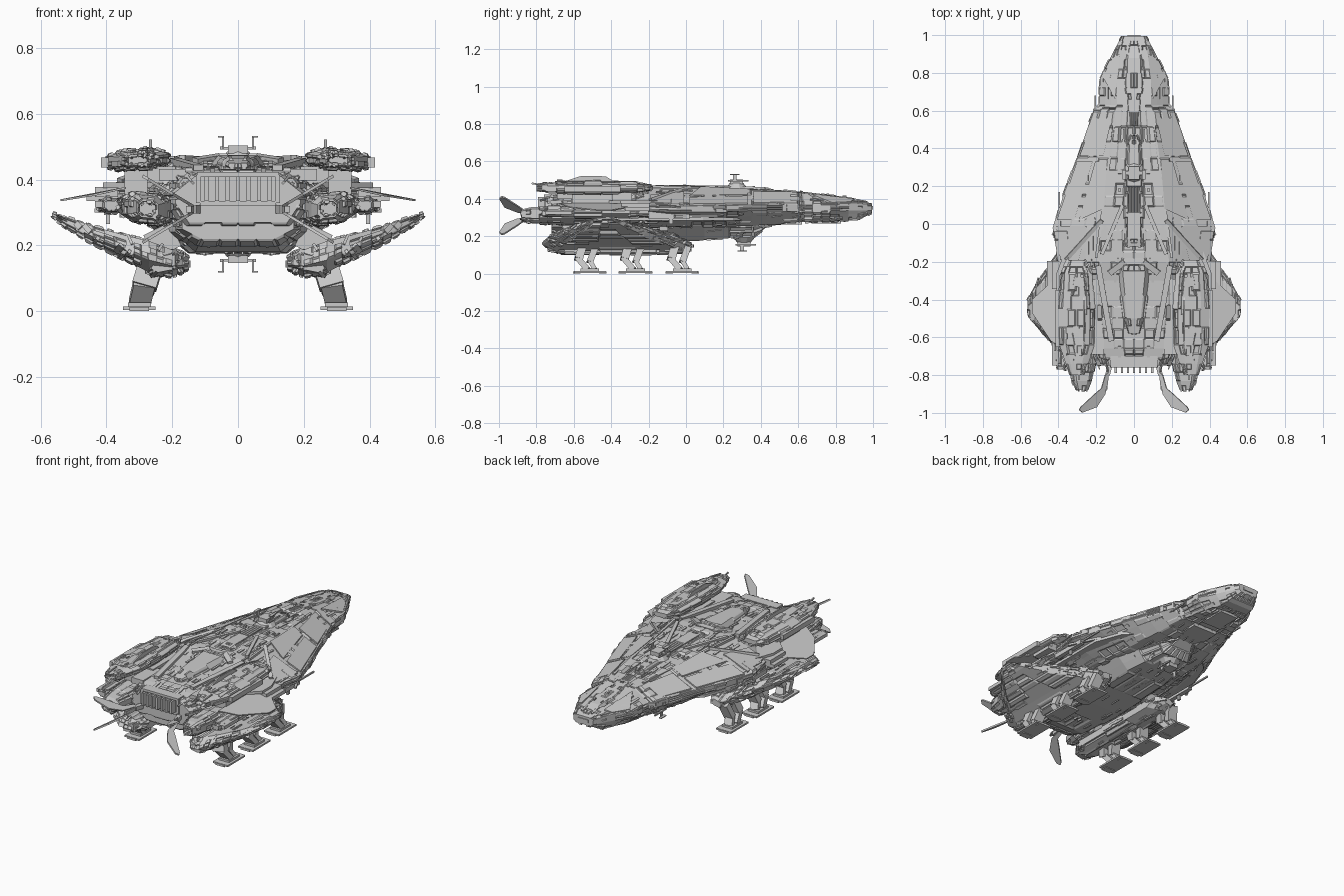
import bpy, bmesh, math, random
from mathutils import Vector, Matrix
random.seed(7)


def finish(name, bm, mirror=True):
    me = bpy.data.meshes.new(name)
    bm.to_mesh(me)
    bm.free()
    ob = bpy.data.objects.new(name, me)
    bpy.context.collection.objects.link(ob)
    if mirror:
        ob.modifiers.new("mirror", 'MIRROR')
    return ob


def cube(bm, c, size, rot=None):
    m = Matrix.Translation(c) @ (rot or Matrix()) @ Matrix.Diagonal((*size, 1))
    bmesh.ops.create_cube(bm, size=1, matrix=m)


def boxes(name, items, mirror=True):
    bm = bmesh.new()
    for c, s in items:
        cube(bm, c, s)
    return finish(name, bm, mirror)


def struts(name, items, mirror=True):
    # square bars between two points: (start, end, width, depth)
    bm = bmesh.new()
    for p, q, w, d in items:
        p, q = Vector(p), Vector(q)
        z = (q - p).normalized()
        x = Vector((1, 0, 0)) if abs(z.x) < .9 else Vector((0, 1, 0))
        y = z.cross(x).normalized()
        rot = Matrix((y.cross(z), y, z)).transposed().to_4x4()
        cube(bm, (p + q) / 2, (w, d, (q - p).length), rot)
    return finish(name, bm, mirror)


def loft(name, rings, mirror=True, panels=0., cuts=1, greebles=0, gsize=1.):
    # skin rings, then add inset panels and small surface machinery
    bm = bmesh.new()
    vs = [[bm.verts.new(p) for p in r] for r in rings]
    n = len(vs[0])
    for a, b in zip(vs, vs[1:]):
        for i in range(n):
            j = (i + 1) % n
            bm.faces.new((a[i], a[j], b[j], b[i]))
    bm.faces.new(vs[0])
    bm.faces.new(vs[-1])
    bmesh.ops.recalc_face_normals(bm, faces=bm.faces)
    if mirror:
        inner = [f for f in bm.faces if all(abs(v.co.x) < 1e-4 for v in f.verts)]
        bmesh.ops.delete(bm, geom=inner, context='FACES')
    if panels:
        bmesh.ops.subdivide_edges(bm, edges=bm.edges[:], cuts=cuts, use_grid_fill=True)
    bm.normal_update()
    spots = [(f.normal.copy(), [v.co.copy() for v in f.verts], f.calc_area()) for f in bm.faces]
    for f in [f for f in bm.faces if len(f.verts) == 4 and random.random() < panels]:
        bmesh.ops.inset_individual(bm, faces=[f], thickness=min(.01, f.calc_area() ** .5 * .12),
                                   depth=random.choice((-.006, .004, .007)), use_even_offset=True)
    for nrm, pts, _ in random.choices(spots, [s[2] for s in spots], k=greebles):
        w = [random.random() for _ in pts]
        c = sum((p * k for p, k in zip(pts, w)), Vector()) / sum(w)
        t = Vector((0, 1, 0)) - nrm * nrm.y
        if t.length < .5 or c.y > .93:
            continue
        t.normalize()
        rot = Matrix((t.cross(nrm), t, nrm)).transposed().to_4x4()
        cube(bm, c, (random.uniform(.005, .018) * gsize, random.uniform(.02, .08) * gsize,
                     random.uniform(.006, .014)), rot)
    return finish(name, bm, mirror)


def pod(name, cx, cz, stations, tilt=0., n=8, power=.7, **kw):
    # rounded-box body along y: (y, half width, half height)
    def ring(y, w, h):
        out = []
        for k in range(n):
            a = math.tau * (k + .5) / n
            c, s = math.cos(a), math.sin(a)
            dx = w * math.copysign(abs(c) ** power, c)
            out.append((cx + dx, y, cz + h * math.copysign(abs(s) ** power, s) + tilt * dx))
        return out
    return loft(name, [ring(*s) for s in stations], **kw)


def plate(name, pts, off, mirror=True):
    pts = [Vector(p) for p in pts]
    return loft(name, [pts, [p + Vector(off) for p in pts]], mirror)


# main hull: y, top half width, top z, edge half width, edge z, lower half width, bottom z
H = [(.995, .05, .375, .065, .35, .05, .325), (.92, .07, .392, .105, .35, .08, .285),
     (.77, .09, .41, .18, .345, .12, .28), (.63, .09, .43, .185, .345, .15, .275),
     (.6, .10, .433, .215, .345, .16, .275), (.35, .13, .448, .30, .345, .2, .255),
     (.15, .155, .456, .375, .34, .22, .25), (-.03, .175, .46, .43, .34, .24, .25),
     (-.2, .185, .46, .40, .345, .25, .25), (-.3, .18, .445, .30, .345, .24, .25),
     (-.5, .17, .435, .27, .345, .23, .25), (-.66, .16, .425, .23, .34, .19, .255),
     (-.75, .13, .41, .19, .34, .15, .27)]
loft("main_hull", [[(0, y, zt), (wt, y, zt), (wm, y, zm + .022), (wm, y, zm - .012),
                    (wb, y, zb), (0, y, zb)] for y, wt, zt, wm, zm, wb, zb in H],
     panels=.4, cuts=2, greebles=220)

# belly keel
K = [(.46, .06, .27, .04), (.36, .12, .195, .09), (.1, .2, .183, .13), (-.3, .23, .175, .14),
     (-.6, .21, .18, .13), (-.72, .17, .22, .11)]
loft("belly_keel", [[(0, y, .3), (w, y, .3), (w, y, .25), (b, y, zb), (0, y, zb)]
                    for y, w, zb, b in K], panels=.5, greebles=80)


# sloped armour laid over the deck: f runs from deck edge to outer rim
def deck(y, f):
    for a, b in zip(H, H[1:]):
        if b[0] <= y <= a[0]:
            k = (a[0] - y) / (a[0] - b[0])
            s = [p + (q - p) * k for p, q in zip(a, b)]
            return (s[1] + (s[3] - s[1]) * f, y, s[2] + (s[4] + .022 - s[2]) * f)


for i, quad in enumerate([[(.56, .1), (.56, .9), (.36, .95), (.36, .2)],
                          [(.33, .5), (.33, .97), (.02, .98), (.02, .6)],
                          [(.33, .05), (.33, .42), (.02, .5), (.08, .0)],
                          [(-.01, .3), (-.01, .95), (-.19, .95), (-.19, .5)],
                          [(.9, .1), (.88, .8), (.78, .9), (.66, .1)]]):
    plate(f"deck_armour_{i + 1}", [deck(*q) for q in quad], (0, 0, .009))
struts("deck_rib", [((.1, .56, .435), (.2, -.18, .465), .014, .014),
                    ((.17, .02, .465), (.36, -.19, .395), .02, .016),
                    ((.06, .1, .46), (.17, -.16, .467), .02, .014),
                    ((.05, -.2, .468), (.13, -.26, .455), .03, .02),
                    ((.19, -.22, .455), (.12, -.62, .435), .03, .02)])

# layered side shelves under the rim
for i, (x, z, y0, y1) in enumerate([(.40, .315, .1, -.3), (.36, .285, .25, -.4),
                                    (.41, .375, -.1, -.35)]):
    plate(f"side_shelf_{i + 1}", [(.2, y0 + .1, z), (x - .06, y0, z), (x, y0 - .16, z),
                                  (x, y1, z), (.2, y1 - .2, z)], (0, 0, .016))


# centre spine, bridge and nose details
def spine(name, st, **kw):
    loft(name, [[(0, y, zt), (w * .6, y, zt), (w, y, zb), (0, y, zb)] for y, w, zb, zt in st], **kw)


spine("forward_spine", [(.47, .02, .43, .45), (.42, .04, .44, .462), (.2, .05, .45, .47),
                        (-.08, .06, .45, .474), (-.12, .05, .45, .468)], panels=.5, greebles=8, gsize=.6)
spine("rear_spine", [(-.18, .09, .44, .47), (-.25, .1, .43, .473), (-.5, .06, .42, .465),
                     (-.58, .03, .42, .45)], panels=.5, greebles=8, gsize=.6)
spine("bridge_canopy", [(.93, .04, .37, .393), (.88, .055, .38, .408), (.72, .06, .39, .425),
                        (.66, .045, .4, .434), (.52, .03, .42, .446)], panels=.4, greebles=6, gsize=.6)
boxes("nose_intake", [((0, .975, .352), (.07, .05, .018)), ((0, .75, .277), (.12, .16, .02)),
                      ((0, .55, .272), (.16, .14, .02))], False)

# gun turrets above and below
for name, y, z, s in (("top_turret", .27, .46, 1), ("belly_turret", .31, .19, -1)):
    bm = bmesh.new()
    bmesh.ops.create_cone(bm, cap_ends=True, segments=10, radius1=.06, radius2=.035, depth=.03,
                          matrix=Matrix.Translation((0, y, z + s * .01)) @ Matrix.Scale(s, 4, (0, 0, 1)))
    cube(bm, (0, y, z + s * .032), (.06, .07, .024))
    for sx in (-1, 1):
        cube(bm, (sx * .035, y, z + s * .035), (.04, .02, .008))
        cube(bm, (sx * .05, y + .01, z + s * .036), (.008, .11, .008))
        cube(bm, (sx * .045, y - .01, z + s * .052), (.006, .02, .036))
        cube(bm, (sx * .052, y - .01, z + s * .07), (.018, .05, .005))
    finish(name, bm, False)

# rear engine block with grille
boxes("engine_frame", [((0, -.73, .416), (.25, .06, .014)), ((0, -.73, .328), (.23, .06, .014)),
                       ((.12, -.73, .372), (.016, .06, .085)), ((-.12, -.73, .372), (.016, .06, .085)),
                       ((0, -.68, .29), (.2, .12, .05))], False)
boxes("engine_grille", [((x * .032, -.765, .372), (.012, .05, .075)) for x in range(-3, 4)], False)
struts("engine_brace", [((.13, -.72, .41), (.19, -.66, .36), .025, .025), ((.13, -.72, .33), (.19, -.66, .3), .025, .025)])
pod("engine_cowl", .155, .37, [(-.55, .05, .05), (-.68, .045, .045), (-.74, .025, .035)], panels=.4, greebles=6)

# mid engines with hollow nozzles
pod("mid_engine", .275, .312, [(-.2, .05, .03), (-.3, .08, .046), (-.6, .085, .05), (-.74, .075, .047),
                               (-.83, .055, .042), (-.88, .035, .03), (-.88, .026, .022), (-.83, .024, .02)],
    tilt=.1, panels=.4, greebles=25)
pod("outer_engine", .385, .322, [(-.2, .03, .018), (-.3, .042, .024), (-.6, .042, .024), (-.74, .032, .02),
                                 (-.77, .022, .014)], panels=.4, greebles=8)

# upper nacelles on pylons
pod("upper_nacelle", .305, .46, [(-.19, .05, .014), (-.26, .085, .027), (-.45, .10, .032),
                                 (-.64, .095, .03), (-.74, .06, .024), (-.8, .04, .018), (-.77, .03, .012)],
    tilt=-.06, panels=.6, greebles=45)
loft("nacelle_cap", [[(.29 - w, y, .475), (.29 - w * .6, y, .496), (.29 + w * .6, y, .492),
                      (.29 + w, y, .472)] for y, w in [(-.28, .03), (-.38, .055), (-.58, .055), (-.7, .02)]],
     panels=.4, greebles=8, gsize=.6)
plate("nacelle_fin", [(.262, -.38, .49), (.262, -.43, .52), (.262, -.56, .522), (.262, -.66, .49)], (.008, 0, 0))
boxes("nacelle_pylon", [((.25, -.42, .415), (.12, .26, .05)), ((.31, -.5, .385), (.07, .22, .09)),
                        ((.2, -.6, .415), (.08, .18, .035))])
boxes("shoulder_block", [((.43, -.26, .345), (.06, .13, .02)), ((.40, -.27, .362), (.07, .15, .03)),
                         ((.42, -.68, .325), (.03, .14, .02)), ((.405, -.5, .452), (.022, .3, .03))])

# thin drooping winglets
plate("winglet", [(.34, -.28, .372), (.43, -.3, .352), (.54, -.4, .334), (.54, -.47, .334),
                  (.44, -.62, .350), (.34, -.68, .372)], (0, 0, .006))

# lower wing pods sweeping up to a blade tip
W = [(.15, -.68, -.03, .125, .165), (.2, -.75, .02, .105, .187), (.27, -.77, .03, .117, .213),
     (.34, -.72, -.06, .155, .23), (.44, -.63, -.2, .205, .258), (.52, -.54, -.32, .252, .284),
     (.565, -.48, -.4, .289, .298)]
loft("lower_wing", [[(x, a, z0 * .6 + z1 * .4), (x, a + .06 * (b - a), z1), (x, b - .12 * (b - a), z1),
                     (x, b, z0 * .5 + z1 * .5), (x, b - .06 * (b - a), z0), (x, a + .1 * (b - a), z0)]
                    for x, a, b, z0, z1 in W], panels=.5, cuts=2, greebles=80)
struts("wing_arm", [((.19, y, .235), (.27, y, .195), .08, .045) for y in (-.12, -.35, -.58)])
pod("gear_housing", .225, .145, [(.03, .03, .02), (-.02, .06, .036), (-.3, .065, .04), (-.65, .06, .038),
                                 (-.74, .035, .025)], tilt=-.2, panels=.5, greebles=20)

# landing legs and feet
for i, y in enumerate((-.02, -.27, -.515)):
    struts(f"landing_leg_{i + 1}", [((.265, y - .04, .14), (.285, y - .06, .075), .075, .045),
                                    ((.285, y - .065, .085), (.3, y - .01, .02), .065, .032),
                                    ((.265, y + .03, .14), (.285, y - .0, .06), .06, .035),
                                    ((.285, y, .07), (.3, y + .03, .02), .05, .024)])
    boxes(f"landing_foot_{i + 1}", [((.3, y, .009), (.1, .17, .01)), ((.3, y, .019), (.07, .10, .014)),
                                    ((.3, y - .07, .006), (.06, .04, .012)), ((.3, y + .07, .006), (.06, .04, .012))])

# crossed tail fins on thin booms, each lying in a plane along the ship's axis
for name, s in (("upper_tail_fin", 1), ("lower_tail_fin", -1)):
    plate(name, [(x, y, .31 + s * (x - .13) * .6) for x, y in
                 ((.135, -.78), (.155, -.8), (.175, -.87), (.21, -.9), (.285, -.97), (.292, -.985),
                  (.275, -.998), (.2, -.97), (.155, -.9))], (-.004, 0, .008 * s))
struts("tail_boom", [((.11, -.68, .31), (.14, -.8, .31), .025, .025), ((.14, -.79, .31), (.15, -.88, .31), .016, .02)])

# fixed guns and antennae
struts("side_gun", [((.395, -.1, .308), (.395, .17, .308), .009, .009), ((.395, -.2, .305), (.395, .02, .305), .026, .026),
                    ((.205, .5, .33), (.205, .68, .33), .008, .008), ((.205, .48, .33), (.205, .6, .33), .02, .02),
                    ((.34, .12, .306), (.43, -.06, .306), .014, .012), ((.395, -.08, .3), (.395, -.08, .265), .012, .02)])
